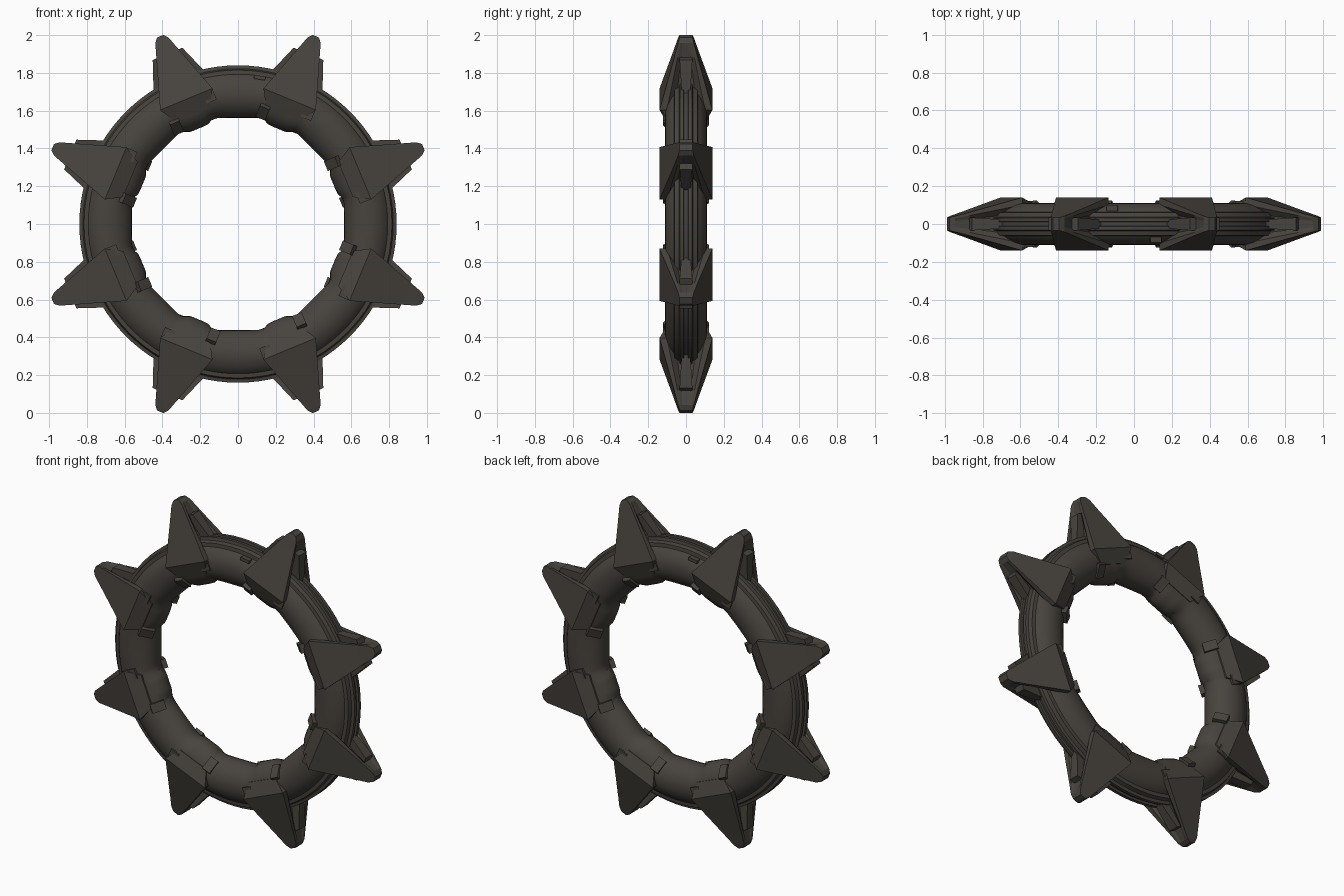
import bpy, bmesh
from math import sin, cos, pi, radians, degrees
from mathutils import Matrix, Vector

if "Cube" in bpy.data.objects:
    bpy.data.objects.remove(bpy.data.objects["Cube"])

mat = bpy.data.materials.new("dark_bronze_metal")
mat.use_nodes = True
colour = (0.064, 0.056, 0.047, 1)
mat.diffuse_color = colour
mat.node_tree.nodes["Principled BSDF"].inputs["Base Color"].default_value = colour

CENTRE = Vector((0, 0, 1))


def finish(bm, name, smooth=False):
    bmesh.ops.recalc_face_normals(bm, faces=bm.faces)
    mesh = bpy.data.meshes.new(name)
    bm.to_mesh(mesh)
    bm.free()
    mesh.materials.append(mat)
    ob = bpy.data.objects.new(name, mesh)
    bpy.context.collection.objects.link(ob)
    if smooth:
        bpy.ops.object.select_all(action='DESELECT')
        ob.select_set(True)
        bpy.context.view_layer.objects.active = ob
        bpy.ops.object.shade_smooth_by_angle(angle=radians(28))
    return ob


def loft(bm, loops, closed=False):
    """Skin a list of point loops; cap the ends unless closed."""
    rows = [[bm.verts.new(p) for p in loop] for loop in loops]
    n = len(rows[0])
    for i in range(len(rows) - (0 if closed else 1)):
        a, b = rows[i], rows[(i + 1) % len(rows)]
        for j in range(n):
            k = (j + 1) % n
            bm.faces.new((a[j], a[k], b[k], b[j]))
    if not closed:
        bm.faces.new(rows[0])
        bm.faces.new(rows[-1])


def frame(angle):
    """Local axes: x along the rim (clockwise), y depth, z outward."""
    out = Vector((cos(angle), 0, sin(angle)))
    side = Vector((sin(angle), 0, -cos(angle)))
    m = Matrix((side, Vector((0, 1, 0)), out)).transposed().to_4x4()
    return Matrix.Translation(CENTRE) @ m


# Ring tube: faceted inner edge with a pad under each spike
def inner_radius(angle):
    d = abs((degrees(angle) % 45) - 22.5)
    if d < 5:
        return 0.547
    if d < 9.5:
        return 0.547 + (d - 5) / 4.5 * 0.028
    return 0.56 / cos(radians(22.5 - d))


SEGMENTS, SIDES, MID = 128, 24, 0.69
bm = bmesh.new()
loops = []
for i in range(SEGMENTS):
    a = 2 * pi * i / SEGMENTS
    loop = []
    for j in range(SIDES):
        t = 2 * pi * j / SIDES
        reach = 0.125 if cos(t) > 0 else MID - inner_radius(a)
        r = MID + reach * cos(t)
        loop.append(CENTRE + Vector((r * cos(a), 0.112 * sin(t), r * sin(a))))
    loops.append(loop)
loft(bm, loops, closed=True)
finish(bm, "ring_tube", True)

# Stepped rail around the outside of the ring
half = [(0.77, 0.065), (0.815, 0.06), (0.822, 0.036), (0.84, 0.032),
        (0.84, 0.012), (0.826, 0.01)]
profile = half + [(r, -y) for r, y in reversed(half)]
bm = bmesh.new()
loft(bm, [[CENTRE + Vector((r * cos(a), y, r * sin(a))) for r, y in profile]
          for a in (2 * pi * i / 96 for i in range(96))], closed=True)
finish(bm, "outer_rail", True)


# Spike cross-section: front and back plates joined by a narrower core
def spike_section(r, w, d, waist):
    q = [(w, d), (w, d * 0.72), (w * waist, d * 0.4)]
    right = q + [(x, -y) for x, y in reversed(q)]
    return [(x, y, r) for x, y in right + [(-x, -y) for x, y in right]]


def box(bm, location, size, rotation=Matrix()):
    bmesh.ops.create_cube(bm, size=1, matrix=Matrix.Translation(location)
                          @ rotation @ Matrix.Diagonal((*size, 1)))


def make_spike(name, angle, inset):
    bm = bmesh.new()
    loft(bm, [spike_section(0.63, 0.10, 0.105, 0.8),
              spike_section(0.715, 0.15, 0.14, 0.7),
              spike_section(0.98, 0.062, 0.062, 0.8),
              spike_section(1.052, 0.038, 0.042, 1),
              spike_section(1.076, 0.018, 0.034, 1)])
    # Side struts in the gap between the plates
    for s in (-1, 1):
        outer = [(0.80, 0.152, 0.022), (0.975, 0.085, 0.034)]
        loft(bm, [[(s * x, y, z) for x, y in
                   ((w, d), (w, -d), (w - 0.07, -d), (w - 0.07, d))]
                  for z, w, d in outer])
    # Clamp tabs gripping the tube, turned half round for the back
    for s in (-1, 1):
        box(bm, Vector((s * 0.105, s * 0.083, 0.602)), (0.055, 0.03, 0.085),
            Matrix.Rotation(s * -0.75, 4, 'X'))
        box(bm, Vector((-s * 0.118, s * 0.108, 0.682)), (0.06, 0.025, 0.06))
    # The tab layout mirrors in depth so the ring matches after a half turn
    bm.transform(frame(angle) @ Matrix.Translation((0, 0, -inset)))
    finish(bm, name)


for k in range(8):
    side_spike = k in (0, 3, 4, 7)
    make_spike("spike_%d" % (k + 1), radians(22.5 + 45 * k),
               0.014 if side_spike else 0)

# Small catches on the shoulder of the ring
bm = bmesh.new()
for s in (-1, 1):
    box(bm, CENTRE + Vector((-s * 0.115, s * 0.083, 0.775)), (0.06, 0.03, 0.02),
        Matrix.Rotation(-s * 0.15, 4, 'Y'))
finish(bm, "rim_catches")
